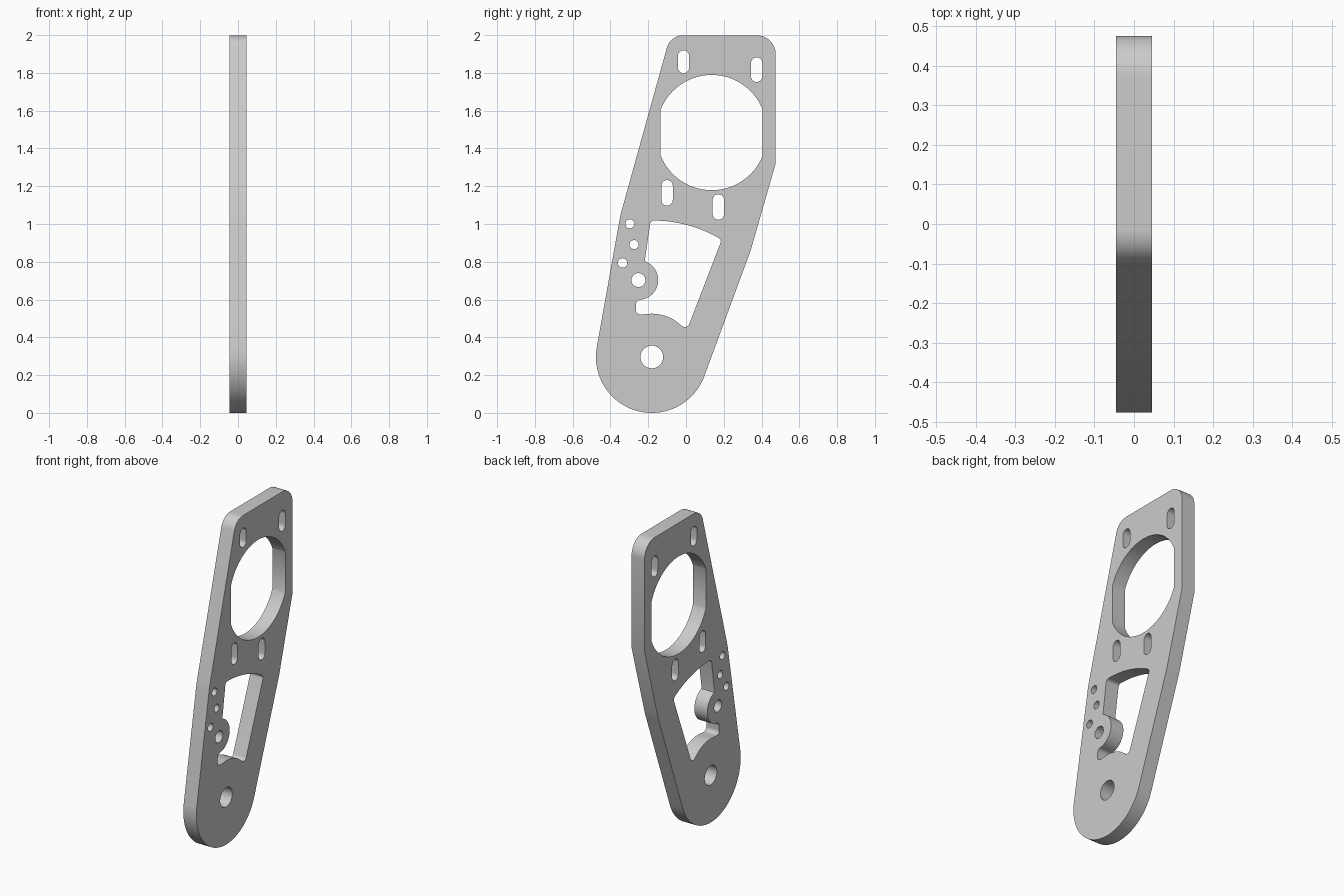
import bpy, bmesh
from math import sin, cos, radians, tan, sqrt, asin, degrees
from mathutils import Vector, Matrix

if "Cube" in bpy.data.objects:
    bpy.data.objects.remove(bpy.data.objects["Cube"])

HALF = 0.045            # half thickness of the plate
PIVOT = (-0.181, 0.297)


def arc(c, r, a0, a1, n=24):
    angs = [radians(a0 + (a1 - a0) * i / n) for i in range(n + 1)]
    return [(c[0] + r * cos(a), c[1] + r * sin(a)) for a in angs]


def circle(y, z, r, n=48):
    return arc((y, z), r, 0, 360, n)[:-1]


def slot(y, z, w, h):
    r, d = w / 2, (h - w) / 2
    return arc((y, z + d), r, 0, 180, 16) + arc((y, z - d), r, 180, 360, 16)


def rounded(points, n=10):
    """Points are (y, z) or (y, z, fillet radius)."""
    out = []
    for i, p in enumerate(points):
        if len(p) == 2:
            out.append(p)
            continue
        v = Vector(p[:2])
        a = (Vector(points[i - 1][:2]) - v).normalized()
        b = (Vector(points[(i + 1) % len(points)][:2]) - v).normalized()
        half = a.angle(b) / 2
        c = v + (a + b).normalized() * (p[2] / sin(half))
        t = p[2] / tan(half)
        s, e = v + a * t - c, v + b * t - c
        for k in range(n + 1):
            d = s.lerp(e, k / n).normalized() * p[2]
            out.append(tuple(c + d))
    return out


# Outer silhouette: round foot, tapering sides, rounded top corners
outline = rounded(
    arc(PIVOT, 0.296, 170, 340, 64)
    + [(0.343, 0.862, 0.3), (0.475, 1.323), (0.475, 2.0, 0.1),
       (-0.083, 2.0, 0.09), (-0.347, 1.05, 0.8)])

# Large opening: two arcs joined by straight flanks
r, d, w = 0.29, 0.015, 0.27
a = degrees(asin(sqrt(r * r - w * w) / r))
opening = (arc((0.136, 1.485 + d), r, a, 180 - a, 48)
           + arc((0.136, 1.485 - d), r, 180 + a, 360 - a, 48))

# Window, wrapping around the small boss
window = rounded(
    [(-0.187, 1.021, 0.022)] + arc(PIVOT, 0.723, 85, 62)
    + [(0.189, 0.917, 0.02), (0.005, 0.44, 0.025)]
    + arc(PIVOT, 0.229, 57, 96)
    + [(-0.265, 0.52, 0.025), (-0.265, 0.6, 0.028)]
    + arc((-0.252, 0.704), 0.105, -80, 70, 32)
    + [(-0.217, 0.817)])

slots = [slot(-0.013, 1.86, 0.06, 0.12), slot(0.374, 1.818, 0.06, 0.13),
         slot(-0.1, 1.166, 0.06, 0.135), slot(0.171, 1.091, 0.06, 0.135)]
holes = [circle(-0.297, 1.002, 0.024), circle(-0.275, 0.892, 0.024),
         circle(-0.336, 0.795, 0.025), circle(-0.252, 0.704, 0.037),
         circle(*PIVOT, 0.06)]

# Filled and extruded 2D curve
curve = bpy.data.curves.new("plate_profile", "CURVE")
curve.dimensions = "2D"
curve.fill_mode = "BOTH"
curve.extrude = HALF
for loop in [outline, opening, window] + slots + holes:
    sp = curve.splines.new("POLY")
    sp.points.add(len(loop) - 1)
    for pt, (y, z) in zip(sp.points, loop):
        pt.co = (y, z, 0, 1)
    sp.use_cyclic_u = True
profile = bpy.data.objects.new("plate_profile", curve)
bpy.context.collection.objects.link(profile)
bpy.context.view_layer.update()
mesh = bpy.data.meshes.new_from_object(
    profile.evaluated_get(bpy.context.evaluated_depsgraph_get()))
bpy.data.objects.remove(profile)

# Stand the plate up in the YZ plane and weld it
mesh.transform(Matrix(((0, 0, 1, 0), (1, 0, 0, 0), (0, 1, 0, 0), (0, 0, 0, 1))))
bm = bmesh.new()
bm.from_mesh(mesh)
bmesh.ops.remove_doubles(bm, verts=bm.verts, dist=0.0002)
bmesh.ops.recalc_face_normals(bm, faces=bm.faces)
zmin = min(v.co.z for v in bm.verts)
bmesh.ops.translate(bm, verts=bm.verts, vec=(0, 0, -zmin))
bm.to_mesh(mesh)
bm.free()

mesh.name = "side_plate"
plate = bpy.data.objects.new("side_plate", mesh)
bpy.context.collection.objects.link(plate)
bpy.context.view_layer.objects.active = plate
plate.select_set(True)
bpy.ops.object.shade_smooth_by_angle(angle=radians(30))
